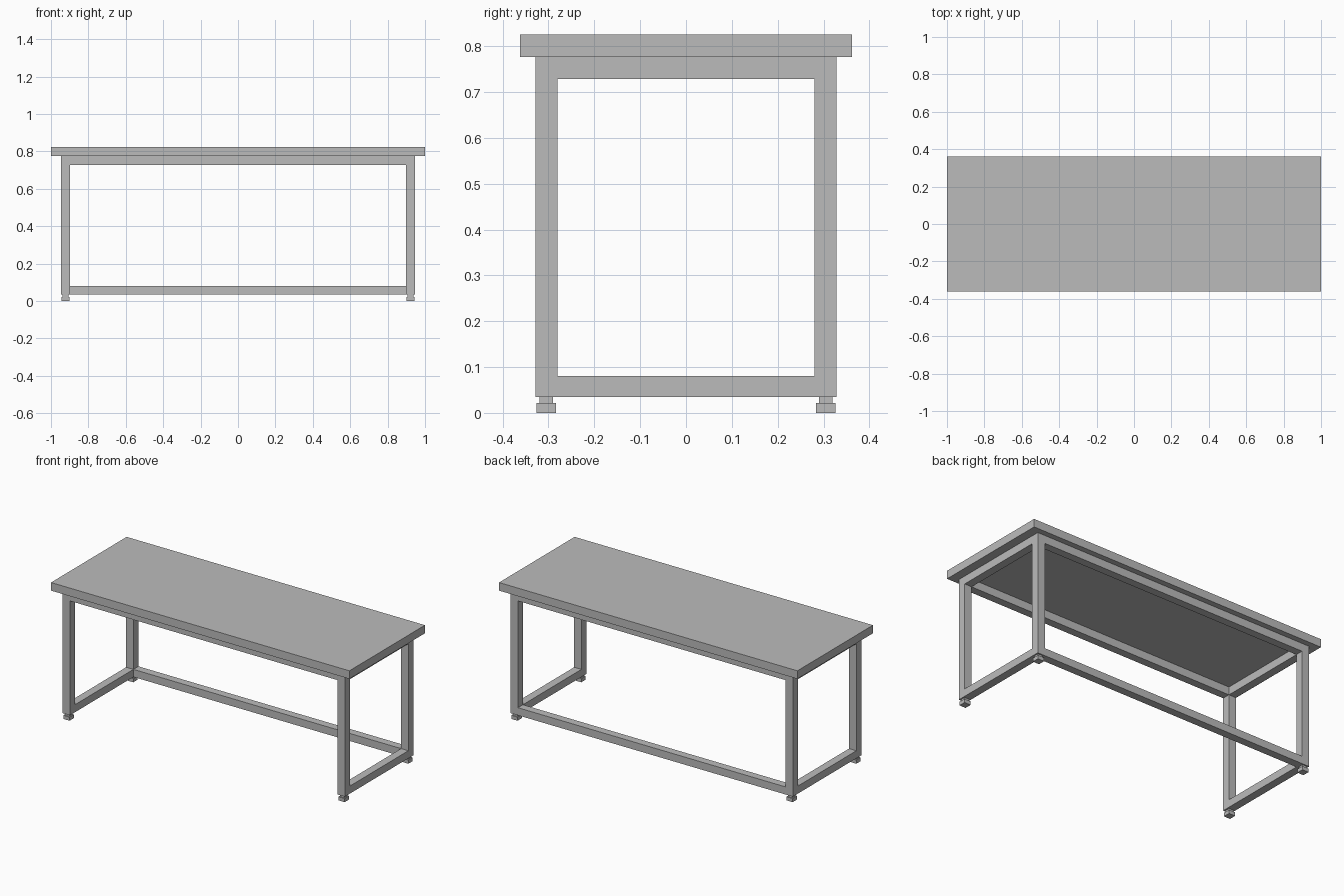
import bpy, bmesh

if "Cube" in bpy.data.objects:
    bpy.data.objects.remove(bpy.data.objects["Cube"])

grey = bpy.data.materials.new("grey")
grey.diffuse_color = (0.5, 0.5, 0.5, 1)
grey.use_nodes = True
grey.node_tree.nodes["Principled BSDF"].inputs["Base Color"].default_value = grey.diffuse_color


def box(name, x, y, z):
    """Box from (min, max) ranges on each axis."""
    bm = bmesh.new()
    bmesh.ops.create_cube(bm, size=1)
    for v in bm.verts:
        v.co = [(a + b) / 2 + c * (b - a) for c, (a, b) in zip(v.co, (x, y, z))]
    me = bpy.data.meshes.new(name)
    bm.to_mesh(me)
    bm.free()
    me.materials.append(grey)
    ob = bpy.data.objects.new(name, me)
    bpy.context.collection.objects.link(ob)
    return ob


X0, X1 = 0.897, 0.946     # inner and outer faces of the frame
Y0, Y1 = 0.280, 0.328
Z0, Z1, Z2, Z3 = 0.035, 0.081, 0.728, 0.776

box("table_top", (-1, 1), (-0.362, 0.362), (Z3, 0.825))

for sx, side in ((-1, "left"), (1, "right")):
    xr = sorted((sx * X0, sx * X1))
    # Rails joining front and back legs
    box(side + "_upper_rail", xr, (-Y0, Y0), (Z2, Z3))
    box(side + "_lower_rail", xr, (-Y0, Y0), (Z0, Z1))
    for sy, end in ((-1, "front"), (1, "back")):
        yr = sorted((sy * Y0, sy * Y1))
        box(f"{end}_{side}_leg", xr, yr, (Z0, Z3))
        # Levelling foot: short stem on a wider pad
        cx, cy = sx * 0.922, sy * 0.305
        box(f"{end}_{side}_foot_stem", (cx - 0.015, cx + 0.015), (cy - 0.015, cy + 0.015), (0.022, Z0))
        box(f"{end}_{side}_foot_pad", (cx - 0.021, cx + 0.021), (cy - 0.021, cy + 0.021), (0, 0.022))

# Long rails: upper on both sides, lower at the back only
box("front_upper_rail", (-X0, X0), (-Y1, -Y0), (Z2, Z3))
box("back_upper_rail", (-X0, X0), (Y0, Y1), (Z2, Z3))
box("back_lower_rail", (-X0, X0), (Y0, Y1), (Z0, Z1))
